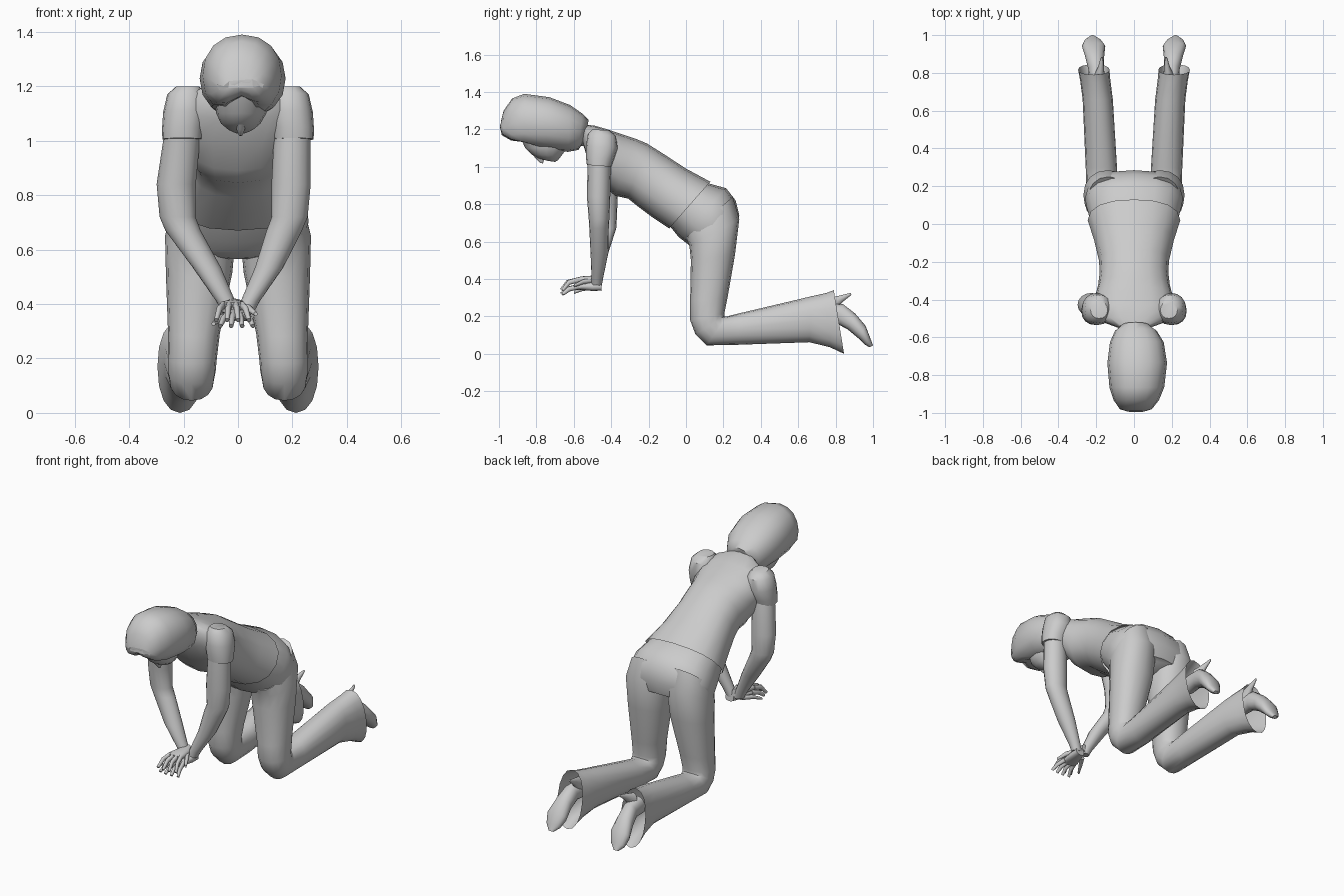
import bpy, bmesh, math

grey = bpy.data.materials.new("plain grey")
grey.diffuse_color = (0.6, 0.6, 0.6, 1)
SEG = 16


def loft(name, rings, power=2.0, caps=(True, True), side=1, tweak=None, angle=40):
    """Skin rings (centre x, half width, y1, z1, y2, z2); 1 and 2 are the two ends of the ring's diameter."""
    bm = bmesh.new()
    loops = []
    for cx, hw, y1, z1, y2, z2 in rings:
        loop = []
        for i in range(SEG):
            a = 2 * math.pi * i / SEG
            c, s = math.cos(a), math.sin(a)
            c = math.copysign(abs(c) ** (2 / power), c)
            s = math.copysign(abs(s) ** (2 / power), s)
            t = (1 + c) / 2
            loop.append(bm.verts.new((side * (cx + hw * s), y2 + (y1 - y2) * t, z2 + (z1 - z2) * t)))
        loops.append(loop)
    for a, b in zip(loops, loops[1:]):
        for i in range(SEG):
            j = (i + 1) % SEG
            bm.faces.new((a[i], a[j], b[j], b[i]))
    if caps[0]:
        bm.faces.new(loops[0])
    if caps[1]:
        bm.faces.new(loops[-1])
    if tweak:
        for v in bm.verts:
            tweak(v.co)
    bmesh.ops.recalc_face_normals(bm, faces=bm.faces)
    me = bpy.data.meshes.new(name)
    bm.to_mesh(me)
    bm.free()
    me.materials.append(grey)
    ob = bpy.data.objects.new(name, me)
    bpy.context.collection.objects.link(ob)
    bpy.ops.object.select_all(action='DESELECT')
    ob.select_set(True)
    bpy.context.view_layer.objects.active = ob
    bpy.ops.object.shade_smooth_by_angle(angle=math.radians(angle))
    return ob


# shirt, from the neck opening to the open hem
loft("shirt", [
    (0, 0.09, -0.535, 1.225, -0.555, 1.14),
    (0, 0.17, -0.49, 1.22, -0.535, 1.07),
    (0, 0.215, -0.42, 1.20, -0.49, 0.99),
    (0, 0.205, -0.33, 1.17, -0.43, 0.89),
    (0, 0.19, -0.27, 1.15, -0.38, 0.845),
    (0, 0.182, -0.21, 1.125, -0.31, 0.83),
    (0, 0.185, -0.13, 1.075, -0.26, 0.79),
    (0, 0.21, 0.00, 0.99, -0.18, 0.73),
    (0, 0.245, 0.13, 0.92, -0.09, 0.67),
], 2.3, (True, False))

# seat of the trousers
loft("trouser_seat", [
    (0, 0.225, 0.09, 0.92, -0.10, 0.70),
    (0, 0.25, 0.215, 0.885, -0.04, 0.625),
    (0, 0.26, 0.265, 0.82, 0.005, 0.59),
    (0, 0.25, 0.285, 0.74, 0.03, 0.57),
    (0, 0.19, 0.265, 0.66, 0.06, 0.565),
], 2.4)

for side, label in ((1, "right"), (-1, "left")):
    # bent trouser leg with a flared open cuff
    loft(label + "_trouser_leg", [
        (0.135, 0.11, 0.25, 0.84, 0.00, 0.62),
        (0.138, 0.13, 0.285, 0.72, 0.018, 0.58),
        (0.143, 0.122, 0.262, 0.53, 0.026, 0.50),
        (0.162, 0.095, 0.222, 0.30, 0.022, 0.28),
        (0.168, 0.09, 0.205, 0.215, 0.022, 0.18),
        (0.17, 0.088, 0.205, 0.20, 0.05, 0.105),
        (0.17, 0.082, 0.22, 0.20, 0.11, 0.045),
        (0.172, 0.083, 0.30, 0.22, 0.27, 0.048),
        (0.192, 0.08, 0.66, 0.305, 0.66, 0.062),
        (0.205, 0.08, 0.75, 0.325, 0.77, 0.035),
        (0.213, 0.083, 0.79, 0.34, 0.845, 0.0),
    ], 2.2, (True, False), side)

    # pointed shoe with its heel spike
    loft(label + "_shoe", [
        (0.195, 0.04, 0.74, 0.27, 0.72, 0.16),
        (0.20, 0.042, 0.84, 0.265, 0.80, 0.165),
        (0.208, 0.05, 0.905, 0.215, 0.865, 0.13),
        (0.214, 0.062, 0.96, 0.15, 0.925, 0.08),
        (0.218, 0.045, 0.985, 0.085, 0.955, 0.05),
        (0.22, 0.014, 1.00, 0.045, 0.98, 0.035),
    ], 2.2, side=side)
    loft(label + "_shoe_heel", [
        (0.185, 0.03, 0.77, 0.30, 0.79, 0.21),
        (0.175, 0.016, 0.825, 0.312, 0.835, 0.275),
        (0.17, 0.005, 0.88, 0.326, 0.885, 0.315),
    ], side=side)

    # short sleeve
    loft(label + "_sleeve", [
        (0.185, 0.045, -0.41, 1.195, -0.50, 1.20),
        (0.19, 0.07, -0.375, 1.165, -0.525, 1.175),
        (0.195, 0.08, -0.365, 1.10, -0.535, 1.11),
        (0.203, 0.076, -0.385, 1.04, -0.535, 1.05),
        (0.205, 0.073, -0.40, 1.00, -0.53, 1.01),
    ], 2.2, side=side)

    # arm reaching in to the middle
    ex, ey = (0.19, -0.465) if side > 0 else (0.222, -0.425)
    loft(label + "_arm", [
        (0.2, 0.066, -0.40, 1.06, -0.525, 1.06),
        (ex + 0.005, 0.072, ey + 0.06, 0.84, ey - 0.065, 0.84),
        (ex, 0.066, ey + 0.055, 0.72, ey - 0.055, 0.72),
        (ex - 0.02, 0.065, ey + 0.052, 0.67, ey - 0.052, 0.67),
        (0.115, 0.052, -0.415, 0.54, -0.51, 0.53),
        (0.045, 0.035, -0.442, 0.41, -0.505, 0.41),
        (0.025, 0.032, -0.45, 0.365, -0.505, 0.37),
    ], side=side)

    # stacked hands: the left lies over the right
    up = 0.0 if side > 0 else 0.036
    mid = -0.005 if side > 0 else 0.02
    loft(label + "_palm", [
        (0.022, 0.028, -0.455, 0.385 + up, -0.45, 0.338 + up),
        (0.012, 0.036, -0.50, 0.382 + up, -0.50, 0.336 + up),
        (mid, 0.046, -0.56, 0.378 + up, -0.56, 0.342 + up),
        (mid, 0.042, -0.59, 0.37 + up, -0.585, 0.342 + up),
    ], 2.6, side=side)
    for k in range(4):
        o = (k - 1.5) * 0.023
        reach = 0.012 * (1 - abs(k - 1.5) / 1.5)
        loft(f"{label}_finger_{k + 1}", [
            (mid + o, 0.012, -0.575, 0.374 + up, -0.57, 0.346 + up),
            (mid + o * 1.4, 0.011, -0.63 - reach, 0.358 + up, -0.62 - reach, 0.334 + up),
            (mid + o * 1.75, 0.008, -0.665 - reach, 0.326 + up * 0.6, -0.653 - reach, 0.312 + up * 0.6),
        ], side=side)
    loft(label + "_thumb", [
        (mid - 0.02, 0.016, -0.49, 0.37 + up, -0.49, 0.342 + up),
        (mid - 0.058, 0.013, -0.55, 0.362 + up, -0.55, 0.336 + up),
        (mid - 0.085, 0.007, -0.60, 0.335 + up, -0.60, 0.32 + up),
    ], side=side)

# neck
loft("neck", [
    (0.0, 0.085, -0.47, 1.21, -0.50, 1.10),
    (0.005, 0.06, -0.56, 1.235, -0.575, 1.115),
    (0.01, 0.06, -0.68, 1.24, -0.68, 1.09),
])


def part_fringe(co):
    # raise the lower front middle of the hair into a parted fringe
    if co.y < -0.78 and co.z < 1.19:
        co.z += 0.075 * max(0, 1 - abs(co.x - 0.015) / 0.11)


# hair
loft("hair", [
    (0.01, 0.045, -0.99, 1.24, -0.995, 1.15),
    (0.01, 0.085, -0.975, 1.30, -0.985, 1.115),
    (0.012, 0.12, -0.93, 1.365, -0.935, 1.092),
    (0.015, 0.145, -0.865, 1.39, -0.865, 1.088),
    (0.017, 0.158, -0.73, 1.372, -0.74, 1.085),
    (0.015, 0.142, -0.62, 1.33, -0.63, 1.08),
    (0.01, 0.11, -0.555, 1.285, -0.575, 1.09),
    (0.008, 0.07, -0.52, 1.25, -0.55, 1.13),
], 2.2, tweak=part_fringe, angle=55)

# downturned face, nose and chin
loft("face", [
    (0.012, 0.10, -0.60, 1.17, -0.89, 1.17),
    (0.012, 0.092, -0.635, 1.10, -0.86, 1.10),
    (0.01, 0.072, -0.665, 1.06, -0.825, 1.065),
    (0.01, 0.045, -0.685, 1.035, -0.79, 1.045),
    (0.01, 0.02, -0.70, 1.026, -0.74, 1.032),
])
loft("nose", [
    (0.01, 0.02, -0.755, 1.06, -0.825, 1.07),
    (0.01, 0.014, -0.76, 1.035, -0.80, 1.04),
    (0.01, 0.006, -0.765, 1.018, -0.78, 1.02),
])
